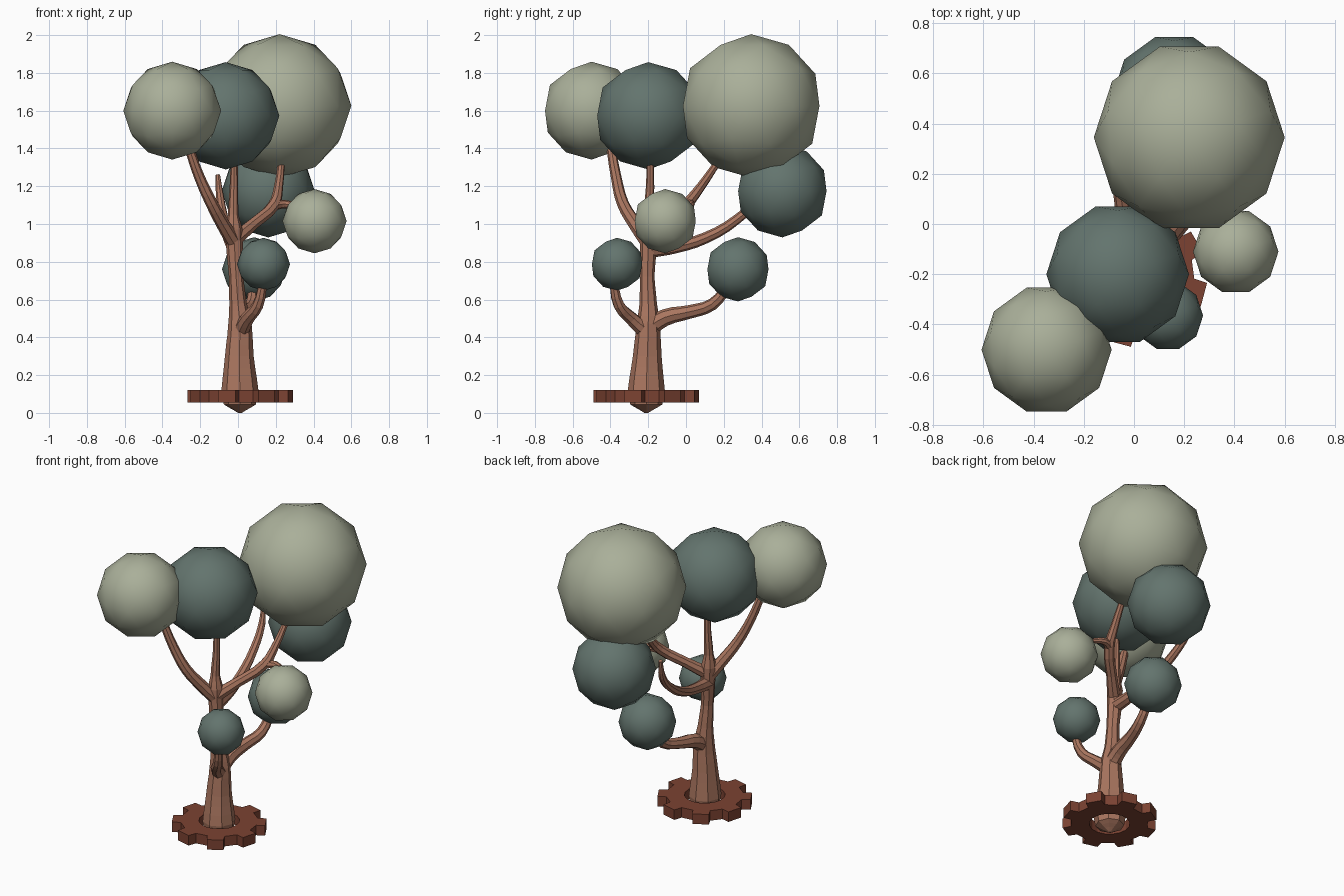
import bpy, bmesh
from math import pi, cos, sin, radians

if "Cube" in bpy.data.objects:
    bpy.data.objects.remove(bpy.data.objects["Cube"])


def material(name, color):
    m = bpy.data.materials.new(name)
    m.diffuse_color = (*color, 1)
    m.use_nodes = True
    m.node_tree.nodes["Principled BSDF"].inputs["Base Color"].default_value = m.diffuse_color
    return m


BARK = material("bark", (0.40, 0.18, 0.115))
RUST = material("rust", (0.20, 0.055, 0.032))
LIGHT = material("light_leaf", (0.40, 0.43, 0.32))
DARK = material("dark_leaf", (0.125, 0.175, 0.155))


def limb(name, points):
    """Tapered eight-sided limb through (x, y, z, radius) points."""
    cu = bpy.data.curves.new(name, 'CURVE')
    cu.dimensions = '3D'
    cu.bevel_depth = 1.0
    cu.bevel_resolution = 2
    cu.use_fill_caps = True
    cu.resolution_u = 3
    sp = cu.splines.new('BEZIER')
    sp.bezier_points.add(len(points) - 1)
    for bp, (x, y, z, r) in zip(sp.bezier_points, points):
        bp.co = (x, y, z)
        bp.radius = r
        bp.handle_left_type = bp.handle_right_type = 'AUTO'
    sp.use_smooth = False
    cu.materials.append(BARK)
    ob = bpy.data.objects.new(name, cu)
    bpy.context.collection.objects.link(ob)
    bpy.ops.object.select_all(action='DESELECT')
    ob.select_set(True)
    bpy.context.view_layer.objects.active = ob
    bpy.ops.object.convert(target='MESH')


def leaf_ball(name, center, radius, mat):
    bpy.ops.mesh.primitive_ico_sphere_add(subdivisions=2, radius=radius, location=center,
                                          rotation=(0, 0, pi / 2))
    ob = bpy.context.object
    ob.name = name
    ob.data.materials.append(mat)
    bpy.ops.object.shade_smooth()


# Trunk, with a pointed root end below the gear
limb("trunk", [(0.01, -0.21, 0.0, 0.01), (0.01, -0.21, 0.045, 0.085), (0.01, -0.21, 0.12, 0.098),
               (0.007, -0.205, 0.3, 0.076), (0.01, -0.2, 0.47, 0.062), (0.0, -0.2, 0.58, 0.046),
               (-0.01, -0.205, 0.72, 0.038), (-0.018, -0.2, 0.87, 0.044),
               (-0.022, -0.2, 0.97, 0.046), (-0.025, -0.198, 1.05, 0.028),
               (-0.022, -0.19, 1.2, 0.022), (-0.02, -0.19, 1.36, 0.018)])
# Low branches
limb("low_back_branch", [(0.01, -0.2, 0.45, 0.05), (0.02, -0.11, 0.505, 0.045),
                         (0.04, 0.02, 0.535, 0.036), (0.07, 0.14, 0.575, 0.032),
                         (0.08, 0.23, 0.68, 0.025)])
limb("low_front_branch", [(0.015, -0.21, 0.43, 0.045), (0.05, -0.29, 0.5, 0.036),
                          (0.105, -0.355, 0.57, 0.03), (0.135, -0.385, 0.70, 0.022)])
# High branches
limb("high_back_branch", [(-0.02, -0.19, 0.86, 0.04), (-0.03, -0.05, 0.88, 0.034),
                          (-0.05, 0.1, 0.925, 0.03), (-0.075, 0.27, 1.025, 0.026),
                          (-0.095, 0.38, 1.14, 0.022), (-0.107, 0.415, 1.26, 0.012)])
limb("high_left_branch", [(-0.02, -0.2, 0.9, 0.04), (-0.08, -0.27, 1.0, 0.036),
                          (-0.14, -0.335, 1.11, 0.032), (-0.205, -0.37, 1.25, 0.028),
                          (-0.265, -0.4, 1.42, 0.024)])
limb("high_right_branch", [(-0.015, -0.2, 0.92, 0.04), (0.08, -0.11, 1.0, 0.032),
                           (0.19, 0.0, 1.1, 0.032), (0.215, 0.08, 1.2, 0.024),
                           (0.23, 0.17, 1.33, 0.018)])
limb("right_twig", [(0.19, 0.0, 1.1, 0.028), (0.25, 0.025, 1.105, 0.022),
                    (0.33, 0.0, 1.09, 0.014)])

# Leaf balls
leaf_ball("leaf_ball_top", (0.22, 0.345, 1.625), 0.38, LIGHT)
leaf_ball("leaf_ball_middle", (-0.065, -0.2, 1.573), 0.284, DARK)
leaf_ball("leaf_ball_left", (-0.348, -0.5, 1.6), 0.259, LIGHT)
leaf_ball("leaf_ball_back", (0.16, 0.51, 1.175), 0.246, DARK)
leaf_ball("leaf_ball_right", (0.405, -0.11, 1.015), 0.17, LIGHT)
leaf_ball("leaf_ball_front_low", (0.135, -0.365, 0.787), 0.14, DARK)
leaf_ball("leaf_ball_back_low", (0.085, 0.275, 0.76), 0.17, DARK)

# Gear ring around the trunk base: eight teeth, round hole
TEETH, R_OUT, R_ROOT, R_HOLE = 8, 0.28, 0.228, 0.12
outer, inner = [], []
for i in range(TEETH):
    for offset, r in ((-13, R_ROOT), (-10, R_OUT), (10, R_OUT), (13, R_ROOT)):
        a = radians(30 + 45 * i + offset)
        outer.append((r * cos(a), r * sin(a)))
        inner.append((R_HOLE * cos(a), R_HOLE * sin(a)))
bm = bmesh.new()
rings = [[bm.verts.new((x, y, z)) for x, y in loop]
         for loop, z in ((outer, 0.055), (outer, 0.12), (inner, 0.12), (inner, 0.055))]
n = len(outer)
for k in range(4):
    a, b = rings[k], rings[(k + 1) % 4]
    for i in range(n):
        j = (i + 1) % n
        bm.faces.new((a[i], a[j], b[j], b[i]))
bmesh.ops.recalc_face_normals(bm, faces=bm.faces)
me = bpy.data.meshes.new("base_gear")
bm.to_mesh(me)
bm.free()
me.materials.append(RUST)
gear = bpy.data.objects.new("base_gear", me)
gear.location = (0.012, -0.21, 0)
bpy.context.collection.objects.link(gear)
